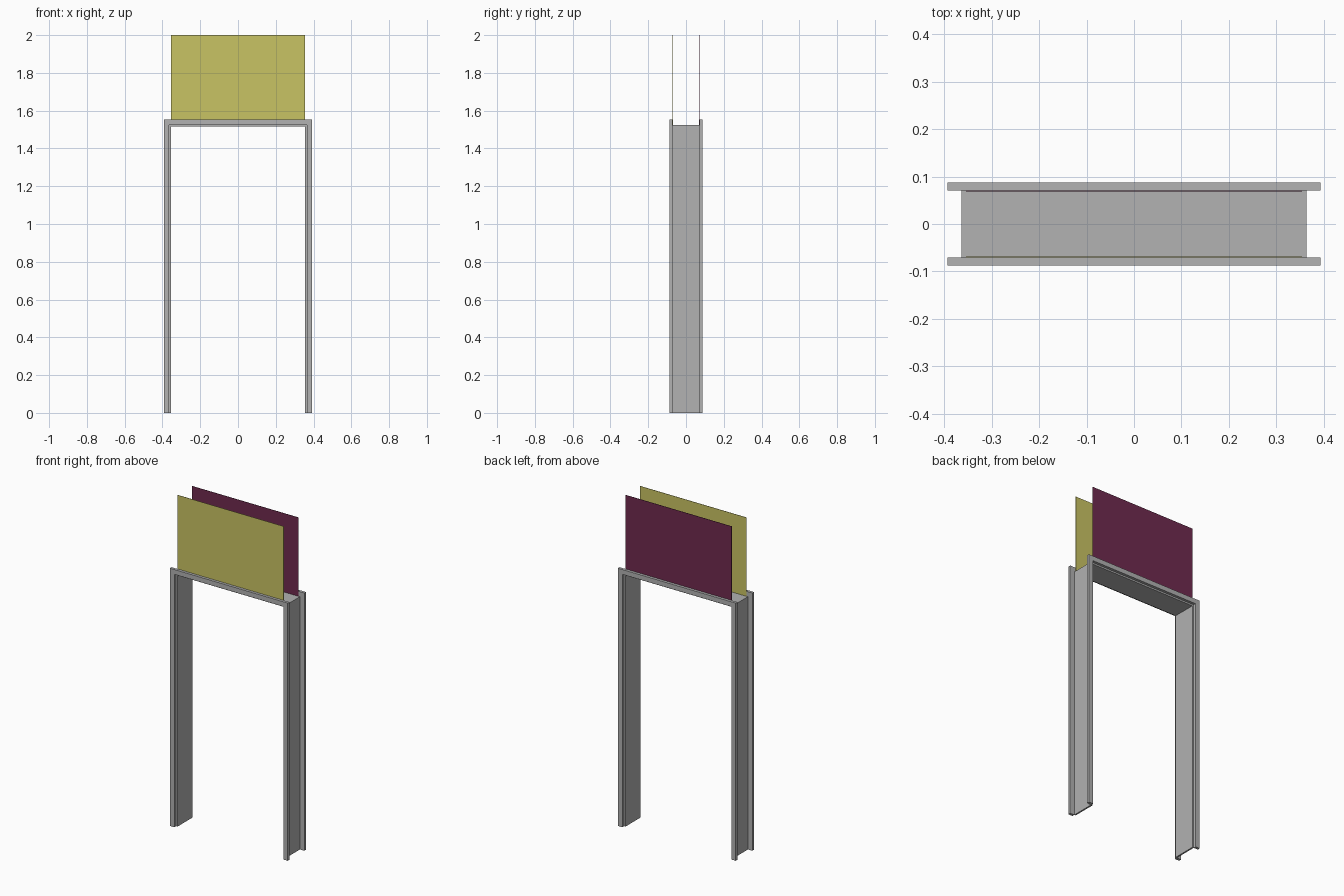
import bpy
import bmesh

cube = bpy.data.objects.get("Cube")
if cube:
    bpy.data.objects.remove(cube, do_unlink=True)


def material(name, rgb):
    mat = bpy.data.materials.new(name)
    mat.use_nodes = True
    mat.diffuse_color = (*rgb, 1)
    mat.node_tree.nodes["Principled BSDF"].inputs["Base Color"].default_value = (*rgb, 1)
    return mat


grey = material("frame grey", (0.445, 0.445, 0.445))
yellow = material("panel yellow", (0.584, 0.552, 0.127))
plum = material("panel plum", (0.162, 0.024, 0.078))


def extrude_profile(name, outline, y0, y1, mat):
    """Extrude an x-z outline from y0 to y1."""
    bm = bmesh.new()
    face = bm.faces.new([bm.verts.new((x, y0, z)) for x, z in outline])
    result = bmesh.ops.extrude_face_region(bm, geom=[face])
    moved = [v for v in result["geom"] if isinstance(v, bmesh.types.BMVert)]
    bmesh.ops.translate(bm, verts=moved, vec=(0, y1 - y0, 0))
    bmesh.ops.recalc_face_normals(bm, faces=bm.faces)
    mesh = bpy.data.meshes.new(name)
    bm.to_mesh(mesh)
    bm.free()
    mesh.materials.append(mat)
    obj = bpy.data.objects.new(name, mesh)
    bpy.context.scene.collection.objects.link(obj)
    return obj


def arch(outer, top, thick):
    """Outline of two jambs joined by a head."""
    inner, under = outer - thick, top - thick
    return [(-outer, 0), (-outer, top), (outer, top), (outer, 0),
            (inner, 0), (inner, under), (-inner, under), (-inner, 0)]


OPENING, LINING, OUTER = 0.354, 0.364, 0.393
HEAD, TOP, PANEL_TOP = 1.525, 1.554, 2.0
INSIDE, FRONT = 0.071, 0.0875

# Lining of the opening
extrude_profile("frame_lining", arch(LINING, HEAD, LINING - OPENING),
                -INSIDE, INSIDE, grey)

# Raised trim around the opening, and the upright panel behind each trim
panel = [(-OPENING, HEAD), (-OPENING, PANEL_TOP), (OPENING, PANEL_TOP), (OPENING, HEAD)]
for side, sign, colour in (("front", -1, yellow), ("back", 1, plum)):
    extrude_profile(side + "_trim", arch(OUTER, TOP, OUTER - LINING),
                    sign * INSIDE, sign * FRONT, grey)
    extrude_profile(side + "_panel", panel,
                    sign * (INSIDE - 0.002), sign * INSIDE, colour)
